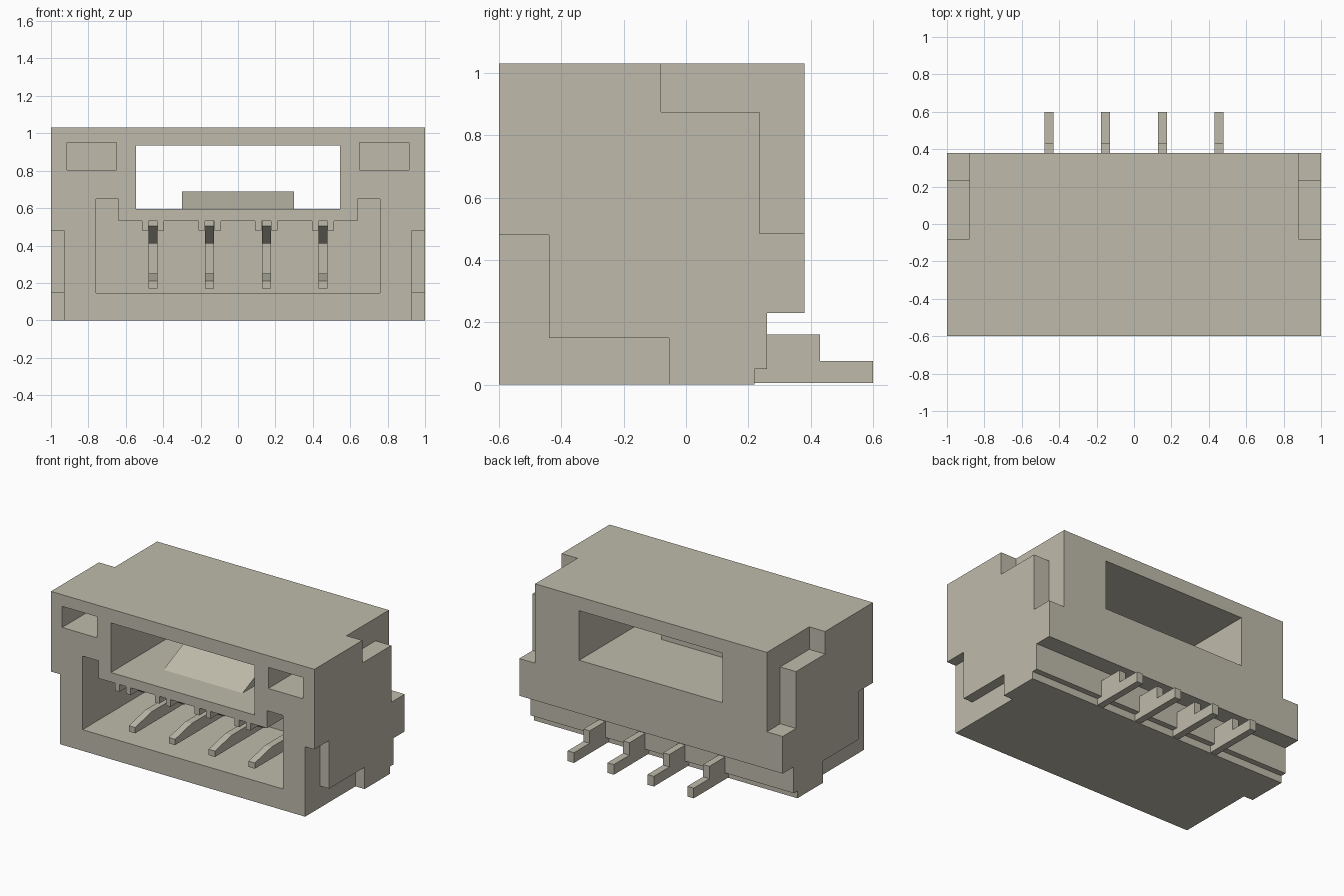
import bpy, bmesh

if "Cube" in bpy.data.objects:
    bpy.data.objects.remove(bpy.data.objects["Cube"], do_unlink=True)

beige = bpy.data.materials.new("warm_grey_plastic")
COLOR = (0.52, 0.50, 0.41, 1.0)
beige.diffuse_color = COLOR
beige.use_nodes = True
beige.node_tree.nodes["Principled BSDF"].inputs["Base Color"].default_value = COLOR


def prism(name, profile, a, b, axis):
    """Extrude a 2D profile from a to b: (y, z) along x, or (x, z) along y."""
    def place(p, t):
        return (t, p[0], p[1]) if axis == "x" else (p[0], t, p[1])
    bm = bmesh.new()
    face = bm.faces.new([bm.verts.new(place(p, a)) for p in profile])
    ext = bmesh.ops.extrude_face_region(bm, geom=[face])
    for v in ext["geom"]:
        if isinstance(v, bmesh.types.BMVert):
            v.co["xy".index(axis)] = b
    bmesh.ops.recalc_face_normals(bm, faces=bm.faces)
    mesh = bpy.data.meshes.new(name)
    bm.to_mesh(mesh)
    bm.free()
    mesh.materials.append(beige)
    obj = bpy.data.objects.new(name, mesh)
    bpy.context.collection.objects.link(obj)
    return obj


def box(name, x, y, z):
    rect = [(y[0], z[0]), (y[1], z[0]), (y[1], z[1]), (y[0], z[1])]
    return prism(name, rect, x[0], x[1], "x")


def cut(target, cutter):
    """Subtract the cutter from the target and delete it."""
    cutter.hide_render = True
    mod = target.modifiers.new("cut", "BOOLEAN")
    mod.operation, mod.solver, mod.object = "DIFFERENCE", "EXACT", cutter
    bpy.context.view_layer.objects.active = target
    bpy.ops.object.modifier_apply(modifier=mod.name)
    bpy.data.objects.remove(cutter, do_unlink=True)


PINS = [-0.4545 + 0.303 * i for i in range(4)]
PIN_HALF = 0.025

# Housing block with the stepped underside at the back
housing = prism("housing", [(-0.6, 0), (0.22, 0), (0.22, 0.05), (0.26, 0.05), (0.26, 0.23),
                            (0.38, 0.23), (0.38, 1.03), (-0.6, 1.03)], -1, 1, "x")

# Window through the upper half
cut(housing, box("window_cutter", (-0.545, 0.545), (-0.8, 0.8), (0.595, 0.935)))

# Mating cavity, its ceiling ribbed on both sides of every contact slot
cavity = [(-0.76, 0.145), (-0.76, 0.65), (-0.64, 0.65), (-0.64, 0.53)]
for c in PINS:
    for edge, inward in ((c - 0.06, 1), (c + PIN_HALF, -1)):
        far = c - PIN_HALF if inward == 1 else c + 0.06
        cavity += [(edge, 0.53), (edge, 0.48), (far, 0.48), (far, 0.53)]
cavity += [(0.64, 0.53), (0.64, 0.65), (0.76, 0.65), (0.76, 0.145)]
cut(housing, prism("cavity_cutter", cavity, -0.7, 0.1, "y"))

# Paired pockets and side notches
for s in (-1, 1):
    def span(a, b):
        return sorted((s * a, s * b))
    cut(housing, box("pocket_cutter", span(0.65, 0.915), (-0.7, -0.2), (0.805, 0.95)))
    upper = [(-0.08, 1.2), (-0.08, 0.875), (0.235, 0.875), (0.235, 0.485), (0.5, 0.485), (0.5, 1.2)]
    cut(housing, prism("upper_notch_cutter", upper, *span(0.88, 1.2), "x"))
    lower = [(-0.8, -0.1), (-0.055, -0.1), (-0.055, 0.15), (-0.44, 0.15), (-0.44, 0.48), (-0.8, 0.48)]
    cut(housing, prism("lower_notch_cutter", lower, *span(0.93, 1.2), "x"))

# Latch ramp on the window floor
prism("latch_ramp", [(-0.38, 0.595), (-0.165, 0.595), (-0.165, 0.69)], -0.3, 0.3, "x")

# Forked contacts with a stepped solder foot behind
contact = [(0.6, 0.005), (0.6, 0.075), (0.43, 0.075), (0.43, 0.16), (0.2, 0.16), (0.2, 0.54),
           (-0.54, 0.54), (-0.54, 0.505), (-0.40, 0.41), (0.05, 0.41), (0.05, 0.25),
           (-0.32, 0.25), (-0.5, 0.21), (-0.5, 0.17), (0.15, 0.17), (0.15, 0.04),
           (0.22, 0.04), (0.22, 0.005)]
for i, c in enumerate(PINS):
    prism(f"contact_pin_{i + 1}", contact, c - PIN_HALF + 0.001, c + PIN_HALF - 0.001, "x")
